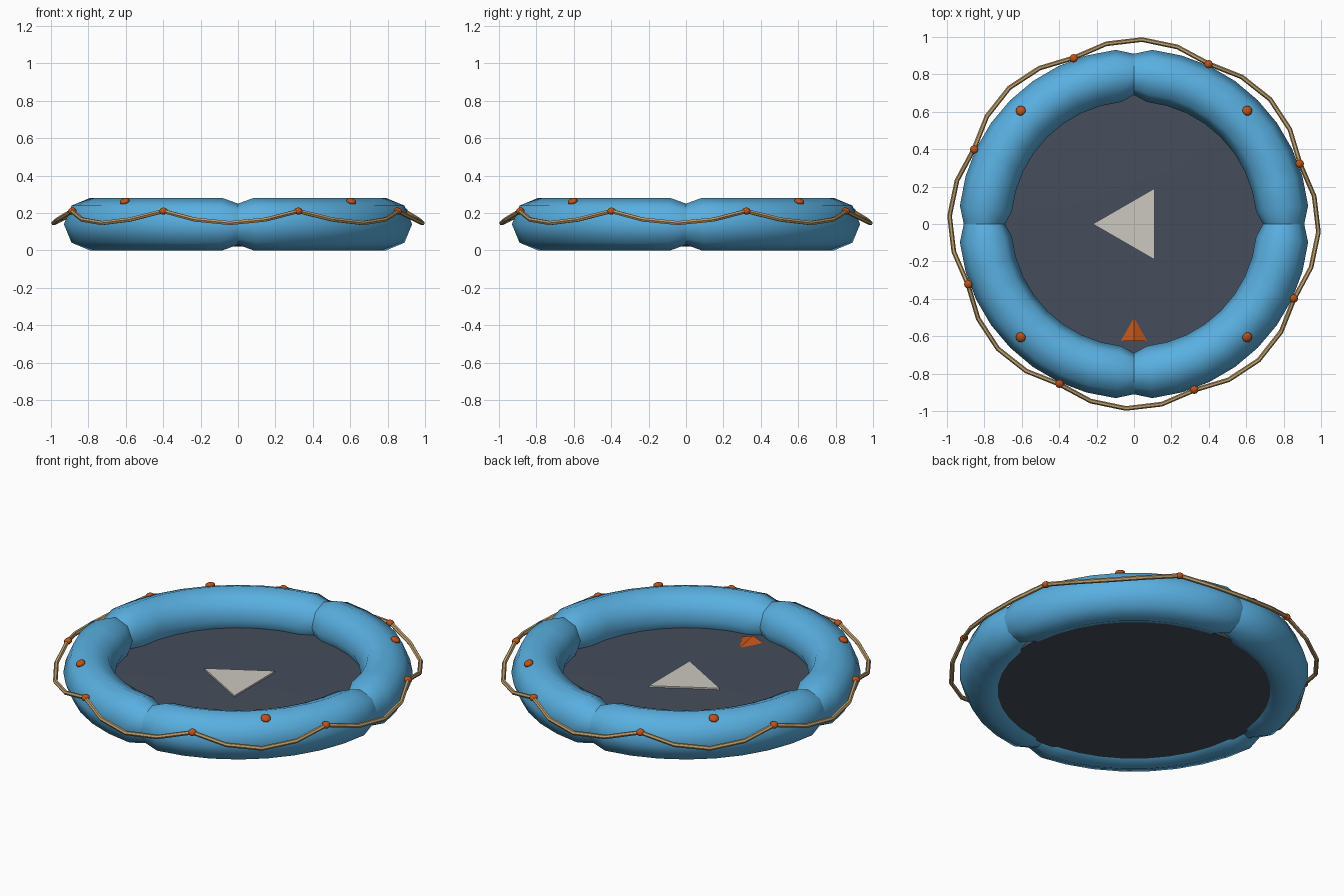
import bpy, bmesh, math
from mathutils import Vector, Matrix

if "Cube" in bpy.data.objects:
    bpy.data.objects.remove(bpy.data.objects["Cube"])


def material(name, rgb):
    m = bpy.data.materials.new(name)
    m.diffuse_color = (*rgb, 1)
    m.use_nodes = True
    m.node_tree.nodes["Principled BSDF"].inputs["Base Color"].default_value = m.diffuse_color
    return m


BLUE = material("sky_blue", (0.10, 0.43, 0.75))
SLATE = material("dark_slate", (0.06, 0.075, 0.105))
TAN = material("rope_tan", (0.50, 0.34, 0.15))
ORANGE = material("burnt_orange", (0.50, 0.085, 0.01))
PALE = material("pale_grey", (0.60, 0.58, 0.52))


def finish(name, bm, mat, angle=None):
    bmesh.ops.recalc_face_normals(bm, faces=bm.faces)
    me = bpy.data.meshes.new(name)
    bm.to_mesh(me)
    bm.free()
    ob = bpy.data.objects.new(name, me)
    bpy.context.collection.objects.link(ob)
    me.materials.append(mat)
    if angle:
        bpy.ops.object.select_all(action='DESELECT')
        ob.select_set(True)
        bpy.context.view_layer.objects.active = ob
        bpy.ops.object.shade_smooth_by_angle(angle=math.radians(angle))
    return ob


def polar(r, deg, z):
    a = math.radians(deg)
    return Vector((r * math.cos(a), r * math.sin(a), z))


def sweep(bm, stations, sides, closed, phase=0.0):
    """Skin round sections placed at (angle, centre radius, z, section radius)."""
    rings = []
    for deg, r, z, s in stations:
        ring = []
        for k in range(sides):
            t = 2 * math.pi * k / sides + phase
            ring.append(bm.verts.new(polar(r + s * math.cos(t), deg, z + s * math.sin(t))))
        rings.append(ring)
    n = len(rings)
    for i in range(n if closed else n - 1):
        a, b = rings[i], rings[(i + 1) % n]
        for k in range(sides):
            j = (k + 1) % sides
            bm.faces.new((a[k], a[j], b[j], b[k]))
    if not closed:
        bm.faces.new(rings[0])
        bm.faces.new(rings[-1])


# Four inflated quarter tubes with pinched ends
for q in range(4):
    angles = [0] + [6 + 9.75 * i for i in range(9)] + [90]
    stations = [(90 * q + a, 0.80, 0.14, 0.11) if a in (0, 90)
                else (90 * q + a, 0.796, 0.14, 0.14) for a in angles]
    bm = bmesh.new()
    sweep(bm, stations, 8, False)
    finish(f"tube_quarter_{q + 1}", bm, BLUE, 50)

# Slightly domed floor, revolved from a half profile
bm = bmesh.new()
profile = [(0, 0.020), (0.38, 0.022), (0.75, 0.027), (0.75, 0.085), (0.38, 0.093), (0, 0.096)]
vs = [bm.verts.new((r, 0, z)) for r, z in profile]
es = [bm.edges.new(p) for p in zip(vs, vs[1:])]
bmesh.ops.spin(bm, geom=vs + es, cent=(0, 0, 0), axis=(0, 0, 1),
               angle=2 * math.pi, steps=48, use_merge=True)
bmesh.ops.remove_doubles(bm, verts=bm.verts, dist=0.0005)
finish("floor", bm, SLATE, 40)

# Pale triangular plate in the middle of the floor
bm = bmesh.new()
bmesh.ops.create_cone(bm, cap_ends=True, segments=3, radius1=0.22, radius2=0.22, depth=0.02)
tip = max(bm.verts, key=lambda v: v.co.xy.length).co
turn = math.pi - math.atan2(tip.y, tip.x)
bmesh.ops.transform(bm, verts=bm.verts,
                    matrix=Matrix.Translation((0, 0, 0.094)) @ Matrix.Rotation(turn, 4, 'Z'))
far = min(v.co.x for v in bm.verts)
if far > -0.2:
    bmesh.ops.rotate(bm, verts=bm.verts, cent=(0, 0, 0), matrix=Matrix.Rotation(math.pi, 3, 'Z'))
finish("floor_triangle", bm, PALE)

# Small flattened pointer at the front of the floor
bm = bmesh.new()
tip = bm.verts.new((0, -0.50, 0.092))
base = [bm.verts.new(p) for p in ((0.07, -0.625, 0.092), (0, -0.625, 0.117),
                                  (-0.07, -0.625, 0.092), (0, -0.625, 0.067))]
bm.faces.new(base)
for i in range(4):
    bm.faces.new((tip, base[i], base[(i + 1) % 4]))
finish("pointer", bm, ORANGE)

# Grab rope sagging outward and down between its eight anchors
bm = bmesh.new()
stations = []
for i in range(32):
    sag = math.sin(math.pi * (i % 4) / 4)
    stations.append((20 + 11.25 * i, 0.945 + 0.042 * sag, 0.21 - 0.064 * sag, 0.0125))
sweep(bm, stations, 6, True)
finish("grab_rope", bm, TAN)


def knob(name, deg, r, z, size):
    bm = bmesh.new()
    bmesh.ops.create_uvsphere(bm, u_segments=12, v_segments=8, radius=1)
    bmesh.ops.scale(bm, verts=bm.verts, vec=size)
    tilt = Matrix.Rotation(math.radians(deg), 4, 'Z') @ Matrix.Rotation(math.radians(22), 4, 'Y')
    bmesh.ops.transform(bm, verts=bm.verts, matrix=Matrix.Translation(polar(r, deg, z)) @ tilt)
    finish(name, bm, ORANGE, 50)


# Rope anchors around the outside
for i in range(8):
    knob(f"rope_anchor_{i + 1}", 20 + 45 * i, 0.943, 0.21, (0.023, 0.023, 0.018))

# Valves on top of each quarter
for i in range(4):
    knob(f"valve_{i + 1}", 45 + 90 * i, 0.857, 0.262, (0.027, 0.027, 0.016))
